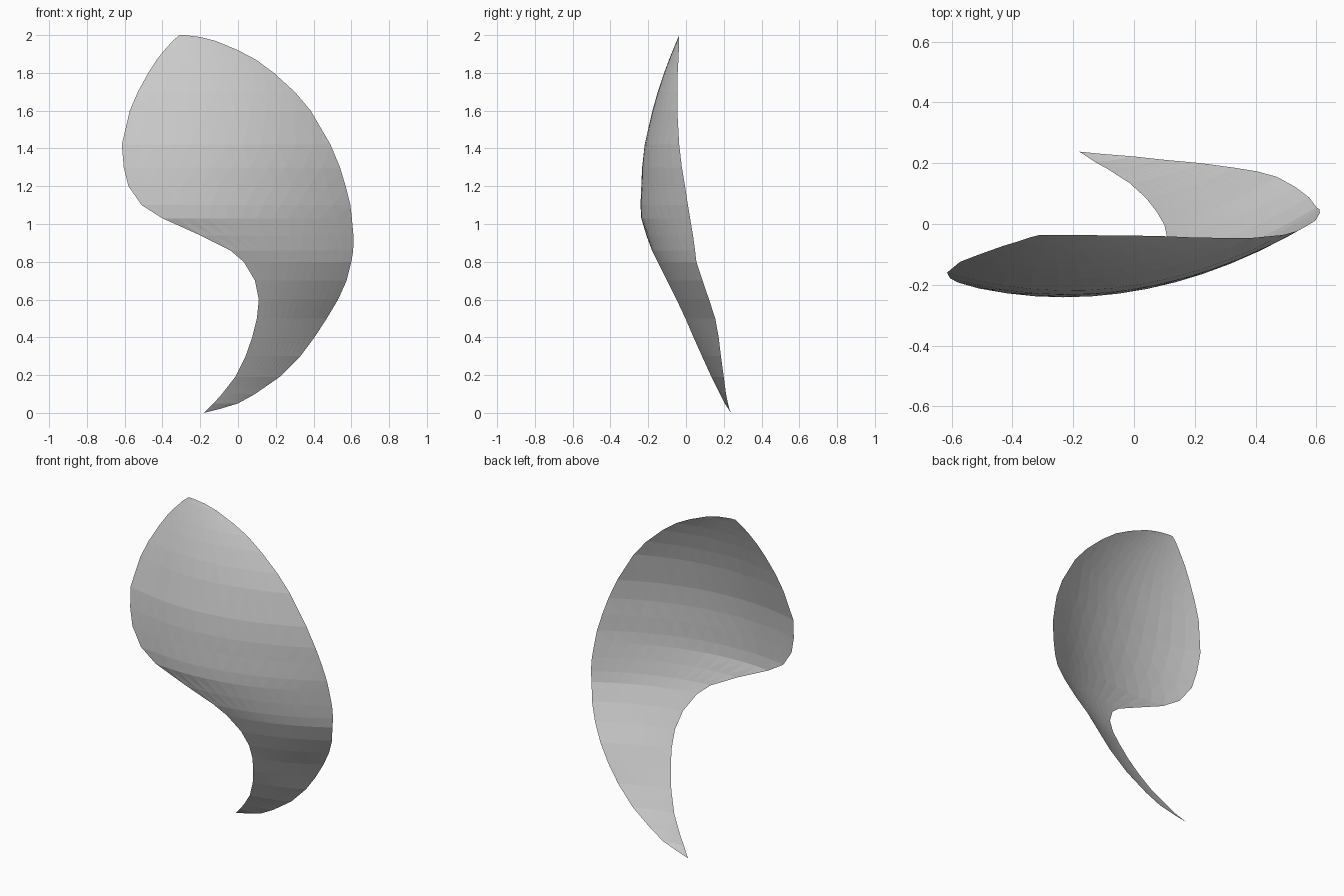
import bpy, bmesh

# Horizontal sections of the blade: z, left edge (x, y), right edge (x, y)
SECTIONS = [
    (0.00, -.180, .238, -.180, .238),
    (0.02, -.160, .225, -.100, .230),
    (0.05, -.130, .205, .000, .222),
    (0.10, -.085, .180, .090, .212),
    (0.19, -.015, .135, .220, .200),
    (0.30, .040, .085, .330, .185),
    (0.40, .075, .040, .405, .173),
    (0.50, .100, -.003, .470, .155),
    (0.60, .110, -.050, .530, .122),
    (0.70, .090, -.100, .575, .088),
    (0.80, .030, -.150, .600, .055),
    (0.86, -.040, -.180, .610, .048),
    (0.94, -.200, -.210, .611, .037),
    (1.03, -.400, -.225, .603, .022),
    (1.10, -.510, -.212, .595, .010),
    (1.20, -.580, -.192, .570, -.005),
    (1.30, -.605, -.178, .540, -.022),
    (1.42, -.615, -.160, .490, -.036),
    (1.60, -.573, -.125, .385, -.046),
    (1.70, -.530, -.108, .300, -.046),
    (1.80, -.475, -.088, .190, -.044),
    (1.87, -.430, -.072, .095, -.040),
    (1.92, -.390, -.060, .000, -.038),
    (1.97, -.345, -.045, -.120, -.037),
    (1.99, -.322, -.039, -.200, -.036),
    (2.00, -.310, -.036, -.280, -.036),
]
COLS = 12


def section_points(z, lx, ly, rx, ry):
    """Points across one section, bowed forwards in proportion to its width."""
    sag = 0.095 * (rx - lx) ** 1.7
    for i in range(COLS + 1):
        t = i / COLS
        yield (lx + (rx - lx) * t, ly + (ry - ly) * t - 4 * sag * t * (1 - t), z)


# Curved single-sheet blade, lofted through the sections
bm = bmesh.new()
rows = [[bm.verts.new(p) for p in section_points(*s)] for s in SECTIONS]
for low, high in zip(rows, rows[1:]):
    for i in range(COLS):
        bm.faces.new((low[i], low[i + 1], high[i + 1], high[i]))
# Close the pointed tip and leave flat triangles
bmesh.ops.remove_doubles(bm, verts=bm.verts, dist=0.0008)
bmesh.ops.triangulate(bm, faces=bm.faces)

mesh = bpy.data.meshes.new("curved_blade")
bm.to_mesh(mesh)
bm.free()
blade = bpy.data.objects.new("curved_blade", mesh)
bpy.context.collection.objects.link(blade)
